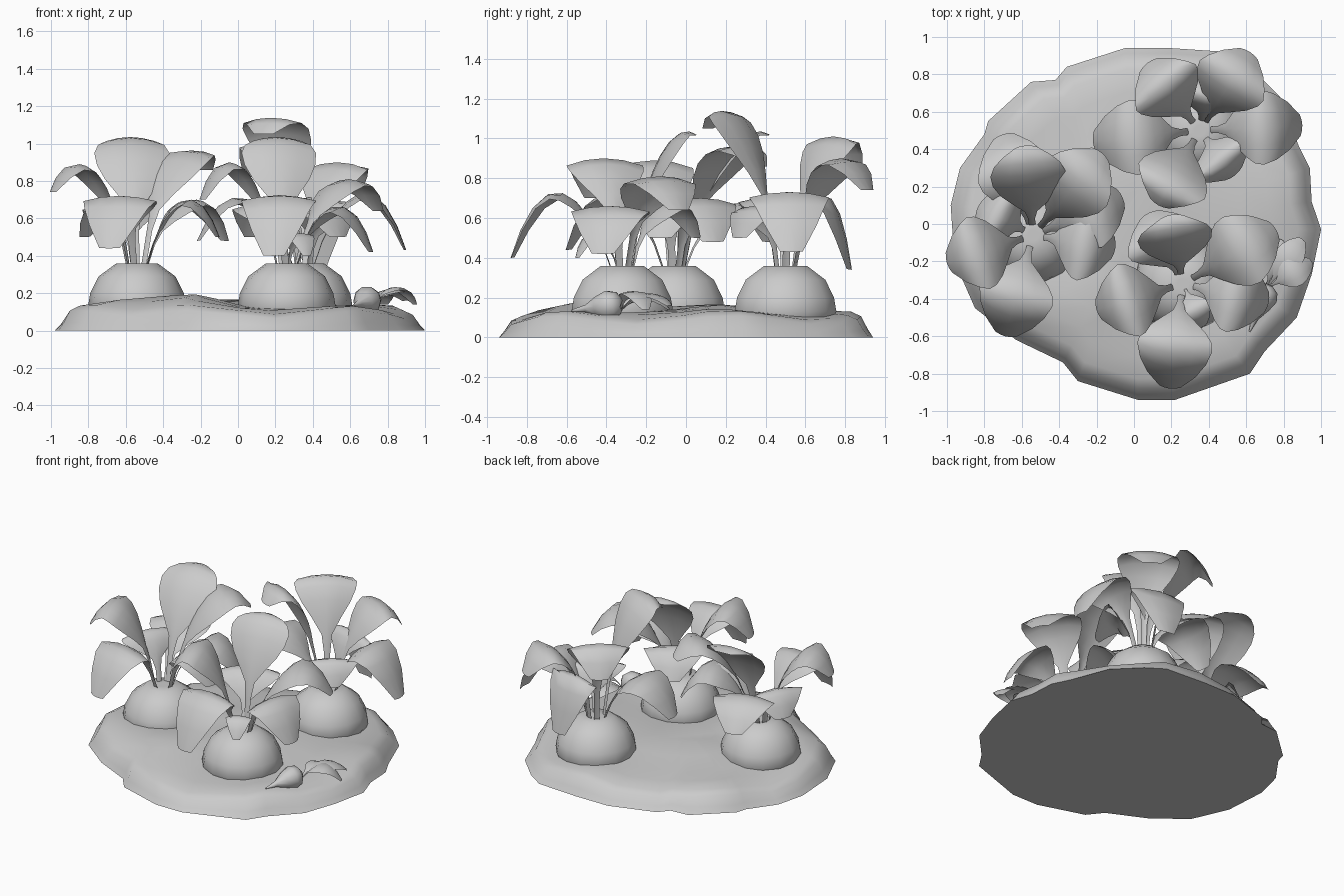
import bpy, bmesh, math
from mathutils import Vector

cube = bpy.data.objects.get("Cube")
if cube:
    bpy.data.objects.remove(cube, do_unlink=True)

grey = bpy.data.materials.new("plain grey")
grey.use_nodes = True
grey.diffuse_color = (0.6, 0.6, 0.6, 1)
grey.node_tree.nodes["Principled BSDF"].inputs["Base Color"].default_value = grey.diffuse_color


def finish(name, bm, angle=50, closed=True):
    """Turn a bmesh into a shaded object."""
    if closed:
        bmesh.ops.recalc_face_normals(bm, faces=bm.faces)
    mesh = bpy.data.meshes.new(name)
    bm.to_mesh(mesh)
    bm.free()
    mesh.materials.append(grey)
    obj = bpy.data.objects.new(name, mesh)
    bpy.context.collection.objects.link(obj)
    bpy.ops.object.select_all(action='DESELECT')
    obj.select_set(True)
    bpy.context.view_layer.objects.active = obj
    bpy.ops.object.shade_smooth_by_angle(angle=math.radians(angle))
    return obj


def bridge(bm, rows, loop=False):
    """Fill quads between successive rows of vertices."""
    for a, b in zip(rows, rows[1:]):
        n = len(a)
        for i in range(n if loop else n - 1):
            j = (i + 1) % n
            bm.faces.new((a[i], a[j], b[j], b[i]))


def lathe(name, profile, sides, centre, axis=Vector((0, 0, 1))):
    """Revolve (radius, height) pairs round an axis."""
    turn = axis.to_track_quat('Z', 'Y')
    bm = bmesh.new()
    rows = []
    for r, h in profile:
        ring = []
        for i in range(sides):
            a = math.tau * i / sides
            p = Vector((r * math.cos(a), r * math.sin(a), h))
            ring.append(bm.verts.new(turn @ p + centre))
        rows.append(ring)
    bridge(bm, rows, True)
    bm.faces.new(rows[0])
    bm.faces.new(rows[-1])
    return finish(name, bm)


# (position along the leaf, half width)
LEAF_WIDTH = [(0, .018), (.18, .02), (.28, .035), (.37, .095), (.47, .16),
              (.58, .2), (.7, .21), (.82, .185), (.92, .135), (1, .06)]


def leaf(name, crown, tip, peak, scale=1.0):
    """Arching stalk that opens into a broad cupped blade."""
    out = Vector((tip.x - crown.x, tip.y - crown.y, 0))
    reach = out.length
    out.normalize()
    side = Vector((-out.y, out.x, 0))
    # Height controls are solved so that the arch passes through the peak
    low = crown.z - .03
    mid = low + .6 * (peak - low)
    high = (peak - .027 * low - .189 * mid - .343 * tip.z) / .441
    ctrl = [crown + out * .05 * scale, crown + out * reach * .2,
            crown + out * reach * .64, tip.copy()]
    for p, z in zip(ctrl, (low, mid, high, tip.z)):
        p.z = z

    def path(t):
        s = 1 - t
        return (ctrl[0] * s**3 + ctrl[1] * 3 * s * s * t
                + ctrl[2] * 3 * s * t * t + ctrl[3] * t**3)

    bm = bmesh.new()
    rows = []
    for t, width in LEAF_WIDTH:
        w = width * scale
        tangent = (path(t + .01) - path(t - .01)).normalized()
        up = tangent.cross(side)
        row = []
        for u in (-1, -.5, 0, .5, 1):
            row.append(bm.verts.new(path(t) + side * w * u - up * w * .18 * u * u
                                    - tangent * w * .1 * u * u))
        rows.append(row)
    bridge(bm, rows)
    return finish(name, bm, 60, closed=False)


# Soil mound: irregular outline scaled inwards in rings
OUTLINE = [(1, -.03), (.95, .12), (.94, .3), (.88, .42), (.78, .68), (.62, .84), (.5, .92),
           (.2, .94), (-.05, .94), (-.36, .84), (-.42, .77), (-.55, .76), (-.78, .55),
           (-.8, .48), (-.93, .3), (-.98, .1), (-.96, -.2), (-.85, -.45), (-.63, -.62),
           (-.38, -.74), (-.3, -.84), (.02, -.94), (.22, -.94), (.62, -.8), (.7, -.68),
           (.87, -.5), (.95, -.27)]
# Humps: x, y, height, spread
HUMPS = [(-.25, -.4, .08, .22), (-.6, -.4, .04, .2), (-.3, .1, .04, .3), (.1, .2, .04, .3),
         (.5, 0, .02, .3)]


def soil_height(x, y):
    return .115 + sum(h * math.exp(-((x - a)**2 + (y - b)**2) / r**2) for a, b, h, r in HUMPS)


bm = bmesh.new()
rows = [[bm.verts.new((x, y, 0)) for x, y in OUTLINE]]
for k, rise, wave in ((.97, .3, .3), (.935, .75, .25), (.88, .95, .2), (.75, 1.04, .1),
                      (.6, 1, 0), (.4, 1, 0), (.2, 1, 0)):
    ring = []
    for x, y in OUTLINE:
        lumpy = 1 + wave * math.sin(6 * math.atan2(y, x))
        ring.append(bm.verts.new((x * k, y * k, rise * lumpy * soil_height(x * k, y * k))))
    rows.append(ring)
bridge(bm, rows, True)
bm.faces.new(rows[0])
bm.faces.new(rows[-1])
finish("soil_mound", bm, 40)

# Root bulbs, each with a crown of leaves given as (tip x, tip y, peak z, tip z)
BULB = [(.17, .02), (.23, .06), (.262, .13), (.25, .2), (.205, .29), (.11, .36), (.03, .36)]
PLANTS = {
    "left": ((-.54, -.06), [
        (-.58, .42, .99, 1.02), (-.17, .38, .96, .86), (-1, -.21, .89, .74),
        (-.69, -.6, .72, .44), (-.1, -.13, .7, .5), (-.06, .14, .7, .48),
        (-.7, .48, .68, .5), (-.83, .1, .66, .5)]),
    "front": ((.26, -.32), [
        (.2, .05, .99, 1.02), (.76, -.03, .81, .64), (-.2, -.46, .9, .7),
        (.19, -.88, .72, .4), (.72, -.42, .66, .42), (.08, .06, .68, .5),
        (.37, -.55, .52, .4)]),
    "back": ((.35, .5), [
        (.13, .1, 1.12, 1.05), (.07, .86, 1.01, .82), (.62, .92, .9, .74),
        (.9, .53, .73, .43), (-.22, .44, .71, .48), (.54, .26, .66, .5),
        (.42, .83, .7, .34)]),
}
for label, ((cx, cy), tips) in PLANTS.items():
    lathe(label + "_bulb", BULB, 14, Vector((cx, cy, 0)))
    for i, (x, y, peak, end) in enumerate(tips):
        leaf(f"{label}_leaf_{i + 1}", Vector((cx, cy, .36)), Vector((x, y, end)), peak,
             .96 if peak > .6 else .4)

# Small uprooted bulb lying on the soil
lying = Vector((.35, .9, .12)).normalized()
heart = Vector((.69, -.39, .16))
lathe("small_bulb", [(.004, -.2), (.02, -.12), (.055, -.06), (.078, 0), (.065, .045), (.03, .07)],
      10, heart, lying)
for i, (x, y, peak, end) in enumerate([(.9, -.08, .22, .16), (.78, -.08, .2, .14), (.95, -.2, .23, .14)]):
    leaf(f"small_leaf_{i + 1}", heart + lying * .05, Vector((x, y, end)), peak, .38)
